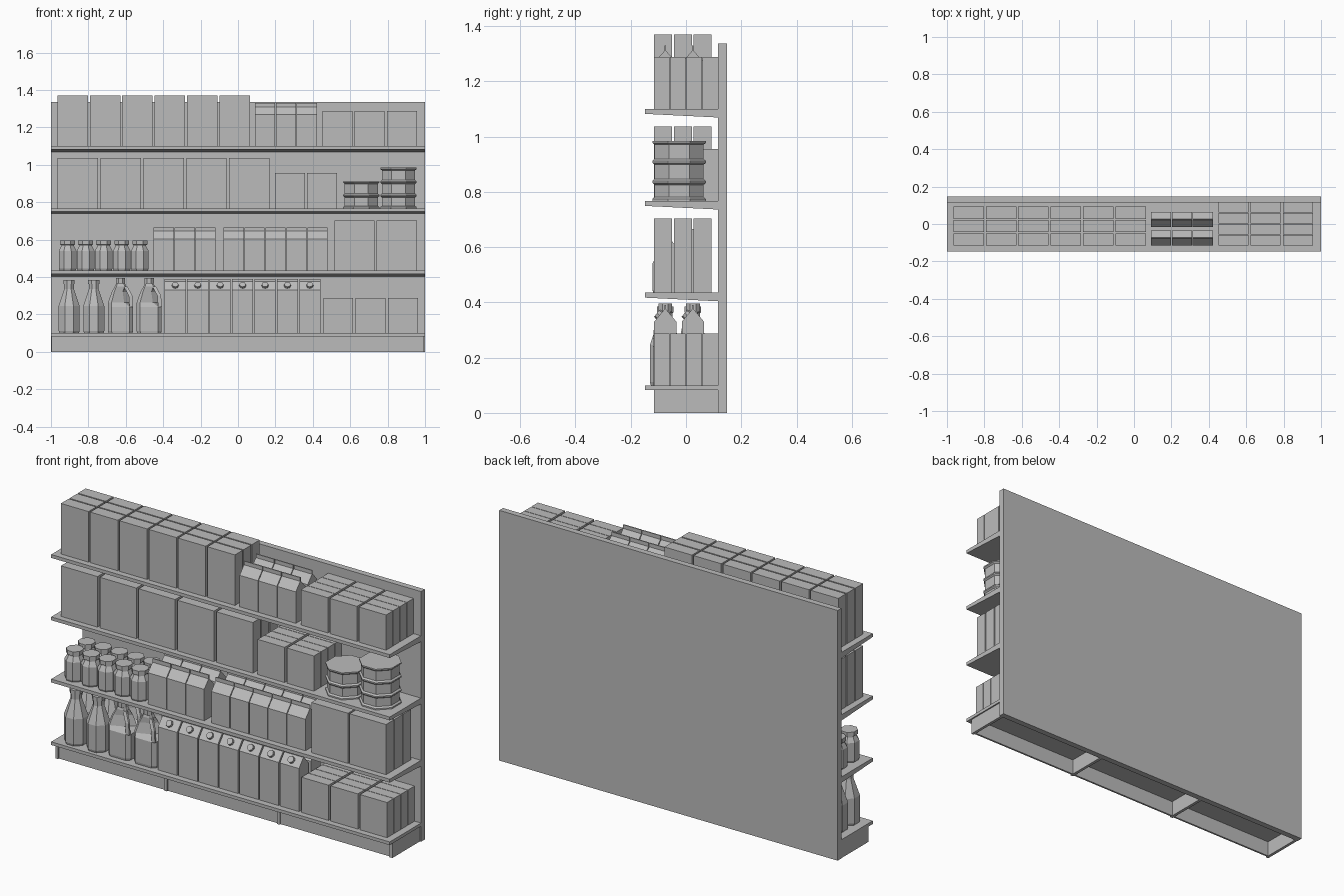
import bpy, bmesh, math
from mathutils import Matrix, Vector

default = bpy.data.objects.get("Cube")
if default:
    bpy.data.objects.remove(default)

grey = bpy.data.materials.new("plain_grey")
grey.use_nodes = True
GREY = (0.5, 0.5, 0.5, 1)
grey.diffuse_color = GREY
grey.node_tree.nodes["Principled BSDF"].inputs["Base Color"].default_value = GREY


def finish(name, bm):
    bmesh.ops.recalc_face_normals(bm, faces=bm.faces)
    mesh = bpy.data.meshes.new(name)
    bm.to_mesh(mesh)
    bm.free()
    mesh.materials.append(grey)
    obj = bpy.data.objects.new(name, mesh)
    bpy.context.collection.objects.link(obj)
    return obj


def add_box(bm, low, high):
    low, high = Vector(low), Vector(high)
    size = Matrix.Diagonal((*(high - low), 1))
    bmesh.ops.create_cube(bm, size=1, matrix=Matrix.Translation((low + high) / 2) @ size)


def add_extrusion(bm, x_start, x_end, profile):
    """Extrude a closed (y, z) profile along x."""
    ends = [[bm.verts.new((x, y, z)) for y, z in profile] for x in (x_start, x_end)]
    add_skin(bm, ends)


def add_skin(bm, rings):
    """Skin a stack of vertex rings and cap both ends."""
    count = len(rings[0])
    for lower, upper in zip(rings, rings[1:]):
        for i in range(count):
            j = (i + 1) % count
            bm.faces.new((lower[i], lower[j], upper[j], upper[i]))
    bm.faces.new(rings[0][::-1])
    bm.faces.new(rings[-1])


def add_lathe(bm, x, y, z, profile, sides=8):
    """Faceted round body with a flat face to the front; radius is the flat half width."""
    rings = []
    for radius, height in profile:
        r = radius / math.cos(math.pi / sides)
        angles = [(i + 0.5) * math.tau / sides for i in range(sides)]
        rings.append([bm.verts.new((x + r * math.cos(a), y + r * math.sin(a), z + height))
                      for a in angles])
    add_skin(bm, rings)


# Shelf levels and the row layouts used by the goods
BASE, LOWER, MIDDLE, UPPER = 0.1, 0.435, 0.767, 1.1
FRONT, BACK = -0.116, 0.116
DEEP_ROWS = (3, 0.072, 0.065)
SLIM_ROWS = (4, 0.0588, 0.056)
PAIR = (-0.075, 0.025)

# Back panel and hollow plinth
bm = bmesh.new()
add_box(bm, (-1, BACK, 0), (1, 0.148, 1.336))
finish("back_panel", bm)

bm = bmesh.new()
add_box(bm, (-0.99, -0.108, 0), (0.99, -0.098, 0.083))
finish("kick_plate", bm)

bm = bmesh.new()
for x in (-0.99, -0.347, 0.32, 0.985):
    add_box(bm, (x - 0.008, FRONT, 0), (x + 0.008, BACK, 0.083))
finish("plinth_dividers", bm)

# Shelves: flat base board, tapered upper boards
bm = bmesh.new()
add_box(bm, (-1, -0.148, 0.083), (1, BACK, BASE))
finish("base_shelf", bm)

for name, z in (("lower", LOWER), ("middle", MIDDLE), ("upper", UPPER)):
    bm = bmesh.new()
    add_extrusion(bm, -1, 1, [(-0.148, z), (-0.148, z - 0.018), (BACK, z - 0.031), (BACK, z)])
    finish(name + "_shelf", bm)


# Boxes in columns and rows
def boxes(name, x, z, columns, pitch, width, height, rows):
    bm = bmesh.new()
    count, step, depth = rows
    for c in range(columns):
        for r in range(count):
            left, y = x + c * pitch, FRONT + r * step
            add_box(bm, (left, y, z), (left + width, y + depth, z + height))
    finish(name, bm)


boxes("cereal_boxes", -0.965, UPPER, 6, 0.173, 0.163, 0.27, DEEP_ROWS)
boxes("upper_small_boxes", 0.452, UPPER, 3, 0.172, 0.16, 0.188, SLIM_ROWS)
boxes("wide_boxes", -0.965, MIDDLE, 5, 0.2295, 0.216, 0.27, DEEP_ROWS)
boxes("middle_small_boxes", 0.197, MIDDLE, 2, 0.173, 0.16, 0.188, SLIM_ROWS)
boxes("lower_wide_boxes", 0.515, LOWER, 2, 0.225, 0.216, 0.268, DEEP_ROWS)
boxes("base_small_boxes", 0.456, BASE, 3, 0.173, 0.16, 0.188, SLIM_ROWS)


# Gable topped cartons, optionally with a screw cap on the front slope
def cartons(name, x, z, columns, pitch, width, eave, ridge, top, cap=False):
    bm = bmesh.new()
    half, fin = 0.04, 0.003
    for c in range(columns):
        left = x + c * pitch
        for y in PAIR:
            side = [(-half, 0), (-half, eave), (-fin, ridge), (-fin, top)]
            outline = side + [(-a, b) for a, b in reversed(side)]
            add_extrusion(bm, left, left + width, [(y + a, z + b) for a, b in outline])
            if cap:
                slope = math.atan2(ridge - eave, half - fin)
                place = Matrix.Translation((left + width / 2, y - half / 2, z + (eave + ridge) / 2))
                bmesh.ops.create_cone(bm, cap_ends=True, segments=8, radius1=0.021, radius2=0.017,
                                      depth=0.026, matrix=place @ Matrix.Rotation(slope, 4, "X"))
    finish(name, bm)


GABLE = (0.112, 0.108, 0.168, 0.21, 0.23)
cartons("upper_cartons", 0.09, UPPER, 3, *GABLE)
cartons("lower_cartons_left", -0.451, LOWER, 3, *GABLE)
cartons("lower_cartons_right", -0.077, LOWER, 5, *GABLE)
cartons("capped_cartons", -0.392, BASE, 7, 0.12, 0.113, 0.23, 0.275, 0.29, cap=True)


# Ribbed barrels made of equal stacked sections
def barrel(name, x, sections):
    step, rib, wall, rim = 0.0725, 0.097, 0.089, 0.007
    profile = [(rib, 0), (rib, rim), (wall, rim * 2)]
    for i in range(1, sections + 1):
        z = i * step
        profile += [(wall, z - rim * 2), (rib, z - rim), (rib, z)]
        if i < sections:
            profile += [(wall, z + rim)]
    bm = bmesh.new()
    add_lathe(bm, x, -0.025, MIDDLE, profile)
    finish(name, bm)


barrel("short_barrel", 0.659, 2)
barrel("tall_barrel", 0.858, 3)


# Faceted jars and bottles in two rows
def vessels(name, x, z, columns, pitch, profile):
    bm = bmesh.new()
    for c in range(columns):
        for y in PAIR:
            add_lathe(bm, x + c * pitch, y, z, profile)
    finish(name, bm)


vessels("jars", -0.911, LOWER, 5, 0.0965,
        [(0.043, 0), (0.047, 0.01), (0.047, 0.105), (0.034, 0.13),
         (0.034, 0.137), (0.04, 0.138), (0.04, 0.16)])
vessels("bottles", -0.903, BASE, 2, 0.132,
        [(0.052, 0), (0.056, 0.012), (0.056, 0.145), (0.026, 0.235),
         (0.026, 0.262), (0.03, 0.263), (0.03, 0.285)])


# Jugs: square tapered body, hollowed front right corner, handle bar and cap
def add_jug(bm, x, y, z):
    half_x, half_y = 0.067, 0.045
    # each level: height, scale, how far the grip corner is pulled in
    levels = [(0, 0.95, 1), (0.012, 1, 1), (0.14, 1, 1), (0.165, 0.99, 0.4),
              (0.22, 0.7, 0.35), (0.25, 0.45, 1), (0.265, 0.36, 1)]
    rings = []
    for height, s, pull in levels:
        ring = []
        for sx, sy in ((1, -1), (1, 1), (-1, 1), (-1, -1)):
            for order in (0, 1):
                first = (order == 0) == (sx * sy > 0)
                px = sx * half_x * (1 if first else 0.72)
                py = sy * half_y * (0.6 if first else 1)
                k = s * (pull if (sx, sy) == (1, -1) else 1)
                ring.append(bm.verts.new((x + px * k, y + py * k, z + height)))
        rings.append(ring)
    add_skin(bm, rings)
    grip = []
    for height, s in ((0.14, 0.86), (0.2, 0.8), (0.25, 0.4)):
        cx, cy = x + half_x * s, y - half_y * s
        grip.append([bm.verts.new((cx + a, cy + b, z + height))
                     for a, b in ((-0.01, -0.006), (0.01, -0.006), (0.01, 0.006), (-0.01, 0.006))])
    add_skin(bm, grip)
    add_lathe(bm, x, y, z + 0.265, [(0.025, 0), (0.025, 0.03)])


bm = bmesh.new()
for x in (-0.628, -0.475):
    for y in PAIR:
        add_jug(bm, x, y, BASE)
finish("jugs", bm)
